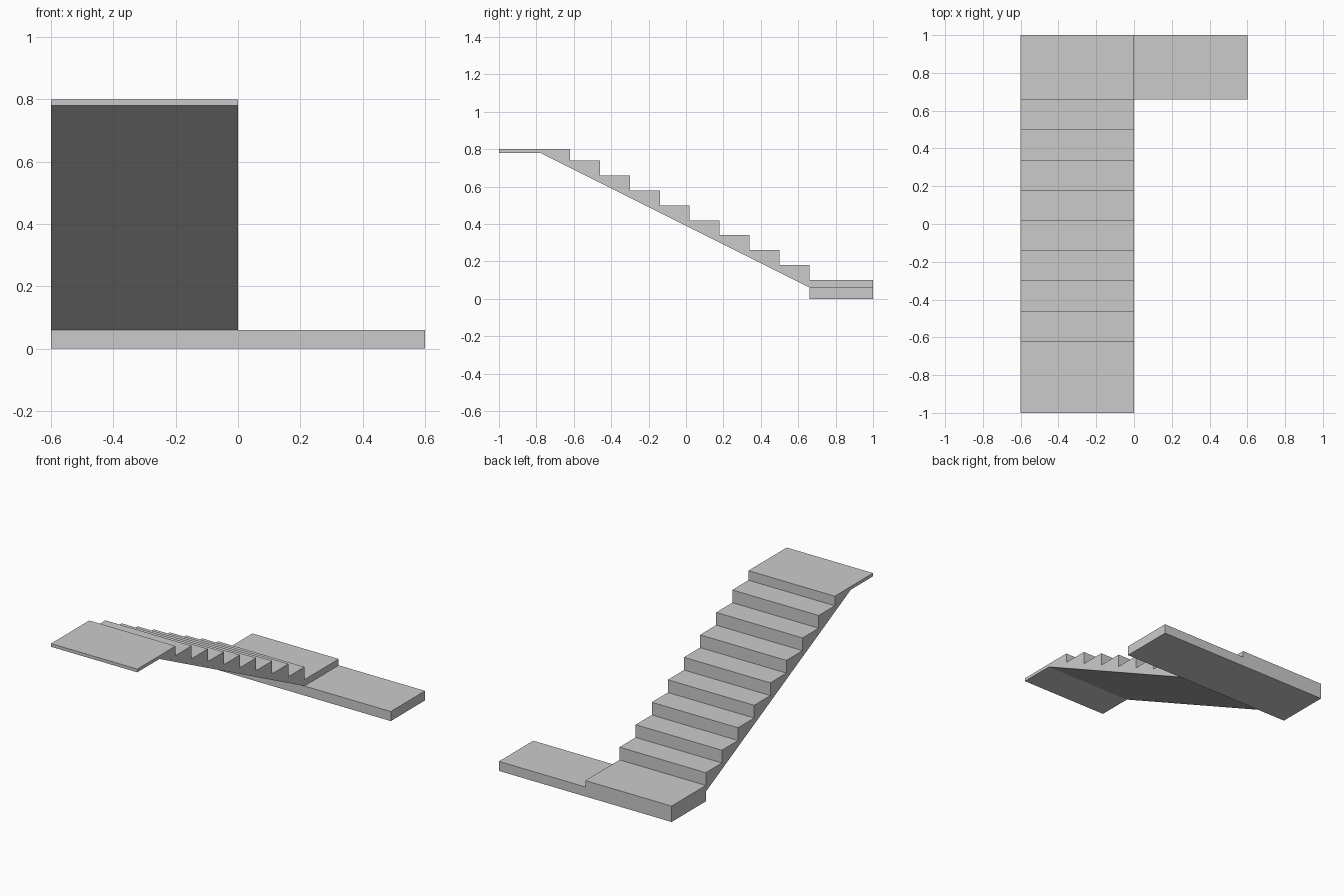
import bpy
import bmesh

cube = bpy.data.objects.get("Cube")
if cube:
    bpy.data.objects.remove(cube, do_unlink=True)

# Single concrete colour
concrete = bpy.data.materials.new("light_grey_concrete")
concrete.use_nodes = True
grey = (0.6, 0.6, 0.6, 1.0)
concrete.diffuse_color = grey
concrete.node_tree.nodes["Principled BSDF"].inputs["Base Color"].default_value = grey


def extrude_profile(name, profile, x_min, x_max):
    """Extrude a closed (y, z) outline along x into a solid."""
    bm = bmesh.new()
    face = bm.faces.new([bm.verts.new((x_min, y, z)) for y, z in profile])
    result = bmesh.ops.extrude_face_region(bm, geom=[face])
    moved = [v for v in result["geom"] if isinstance(v, bmesh.types.BMVert)]
    bmesh.ops.translate(bm, verts=moved, vec=(x_max - x_min, 0, 0))
    bmesh.ops.recalc_face_normals(bm, faces=bm.faces[:])
    mesh = bpy.data.meshes.new(name)
    bm.to_mesh(mesh)
    bm.free()
    mesh.materials.append(concrete)
    obj = bpy.data.objects.new(name, mesh)
    bpy.context.collection.objects.link(obj)
    return obj


HALF_WIDTH, HALF_LENGTH = 0.6, 1.0
RUN, RISE, STEPS = 0.16, 0.08, 9
SLAB_TOP, LANDING_TOP = 0.06, 0.8
FOOT_Y = 0.66                       # front edge of the lower landing
HEAD_Y = FOOT_Y - (STEPS - 1) * RUN  # back edge of the upper landing

# Stair flight: thin upper landing, steps, lowest tread and sloped underside
outline = [(-HALF_LENGTH, LANDING_TOP - 0.02), (-HALF_LENGTH, LANDING_TOP),
           (HEAD_Y, LANDING_TOP)]
for i in range(STEPS):
    y = HEAD_Y + i * RUN
    z = SLAB_TOP + 0.04 + (STEPS - 1 - i) * RISE
    outline += [(y, z), (y + RUN if i < STEPS - 1 else HALF_LENGTH, z)]
outline += [(HALF_LENGTH, SLAB_TOP), (FOOT_Y, SLAB_TOP), (-0.78, LANDING_TOP - 0.02)]
extrude_profile("stair_flight", outline, -HALF_WIDTH, 0)

# Wide landing slab at the foot of the flight
extrude_profile("lower_landing",
                [(FOOT_Y, 0), (HALF_LENGTH, 0), (HALF_LENGTH, SLAB_TOP), (FOOT_Y, SLAB_TOP)],
                -HALF_WIDTH, HALF_WIDTH)
